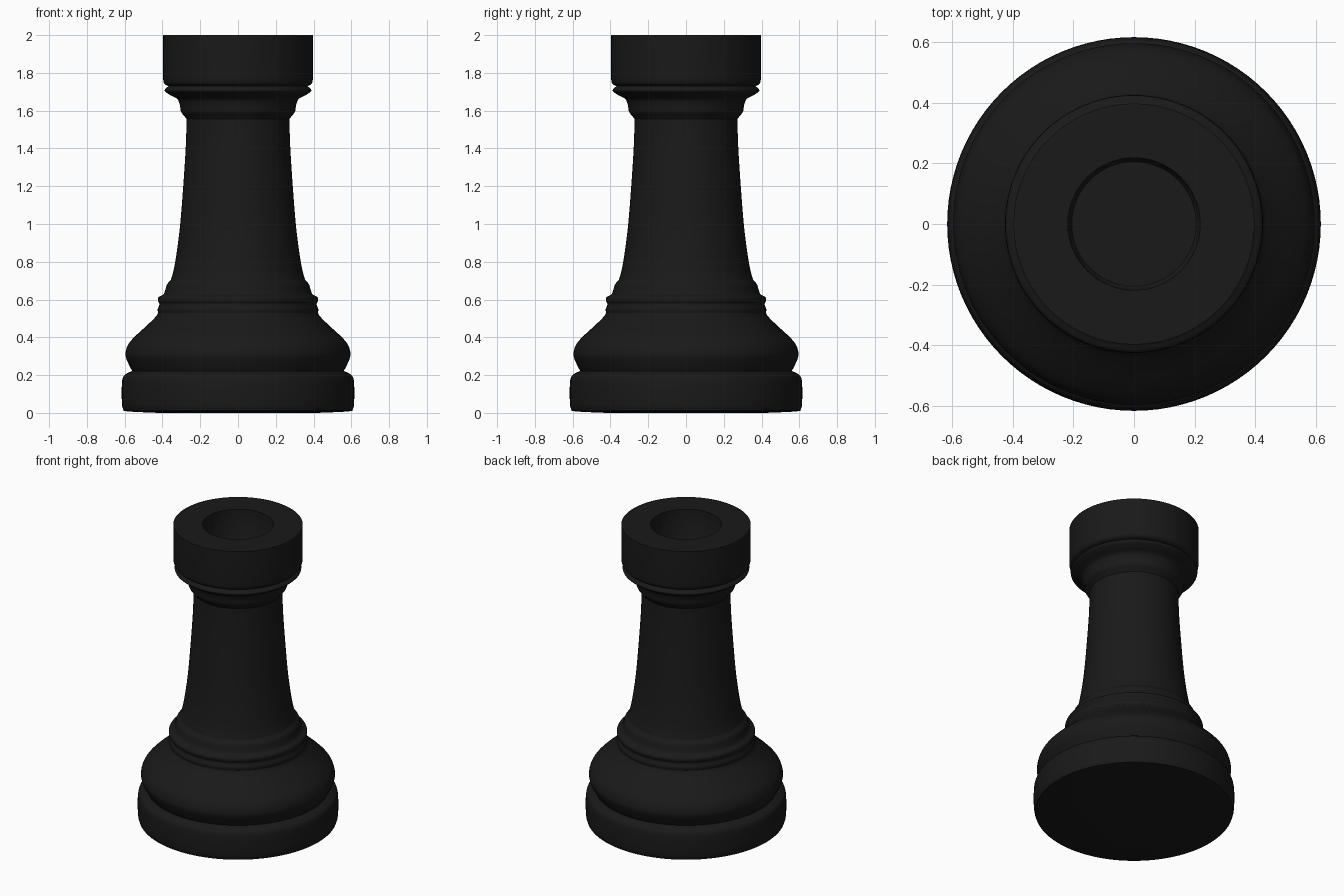
import bpy, bmesh, math

if "Cube" in bpy.data.objects:
    bpy.data.objects.remove(bpy.data.objects["Cube"])

SEGMENTS = 96

mat = bpy.data.materials.new("black_lacquer")
mat.diffuse_color = (0.01, 0.01, 0.01, 1)
mat.use_nodes = True
mat.node_tree.nodes["Principled BSDF"].inputs["Base Color"].default_value = mat.diffuse_color


def smooth_curve(pts, steps=5):
    """Catmull-Rom curve through the (radius, height) points."""
    p = [pts[0]] + pts + [pts[-1]]
    out = []
    for i in range(1, len(p) - 2):
        a, b, c, d = p[i - 1:i + 3]
        for s in range(steps):
            t = s / steps
            out.append(tuple(0.5 * (2 * b[k] + (c[k] - a[k]) * t
                       + (2 * a[k] - 5 * b[k] + 4 * c[k] - d[k]) * t * t
                       + (3 * b[k] - a[k] - 3 * c[k] + d[k]) * t ** 3) for k in (0, 1)))
    return out + [pts[-1]]


def lathe(name, profile):
    """Spin a (radius, height) profile around the z axis."""
    bm = bmesh.new()
    verts = [bm.verts.new((r, 0, z)) for r, z in profile]
    edges = [bm.edges.new(e) for e in zip(verts, verts[1:])]
    bmesh.ops.spin(bm, geom=verts + edges, cent=(0, 0, 0), axis=(0, 0, 1),
                   angle=2 * math.pi, steps=SEGMENTS)
    bmesh.ops.remove_doubles(bm, verts=bm.verts, dist=1e-5)
    bmesh.ops.recalc_face_normals(bm, faces=bm.faces)
    # Open shells: make sure the normals point to the outside
    side = max(bm.faces, key=lambda f: f.calc_center_median().xy.length)
    if side.normal.xy.dot(side.calc_center_median().xy) < 0:
        bmesh.ops.reverse_faces(bm, faces=bm.faces)
    mesh = bpy.data.meshes.new(name)
    bm.to_mesh(mesh)
    bm.free()
    obj = bpy.data.objects.new(name, mesh)
    bpy.context.collection.objects.link(obj)
    mesh.materials.append(mat)
    bpy.ops.object.select_all(action='DESELECT')
    obj.select_set(True)
    bpy.context.view_layer.objects.active = obj
    bpy.ops.object.shade_smooth_by_angle(angle=math.radians(35))
    return obj


# Foot disc with rounded edges and closed underside
lathe("foot", [(0, 0), (0.42, 0)] + smooth_curve(
    [(0.42, 0.0), (0.585, 0.008), (0.608, 0.02), (0.615, 0.06), (0.615, 0.15),
     (0.608, 0.19), (0.59, 0.208), (0.56, 0.222)])[1:])

# Bulging base above the foot
lathe("base_bulge", smooth_curve(
    [(0.56, 0.222), (0.575, 0.25), (0.592, 0.29), (0.595, 0.32), (0.58, 0.365),
     (0.54, 0.41), (0.48, 0.465), (0.435, 0.51), (0.423, 0.53)]))

# Double ring under the shaft
lathe("lower_ring", smooth_curve(
    [(0.423, 0.53), (0.425, 0.55), (0.416, 0.575), (0.424, 0.595), (0.42, 0.613),
     (0.395, 0.628), (0.385, 0.65), (0.376, 0.68), (0.355, 0.705)]))

# Tapered shaft
lathe("shaft", smooth_curve(
    [(0.355, 0.705), (0.34, 0.76), (0.323, 0.86), (0.306, 1.0), (0.29, 1.2),
     (0.277, 1.4), (0.272, 1.555)]))

# Collar with a thin lip
lathe("collar", smooth_curve(
    [(0.272, 1.555), (0.285, 1.572), (0.302, 1.595), (0.308, 1.63), (0.322, 1.662),
     (0.36, 1.683), (0.387, 1.703), (0.384, 1.716), (0.367, 1.73)]))

# Head with a round well sunk into the flat top
lathe("head", smooth_curve(
    [(0.367, 1.73), (0.385, 1.738), (0.394, 1.752), (0.397, 1.775)])
    + [(0.397, 2.0), (0.218, 2.0), (0.215, 1.77), (0.205, 1.755), (0, 1.755)])
